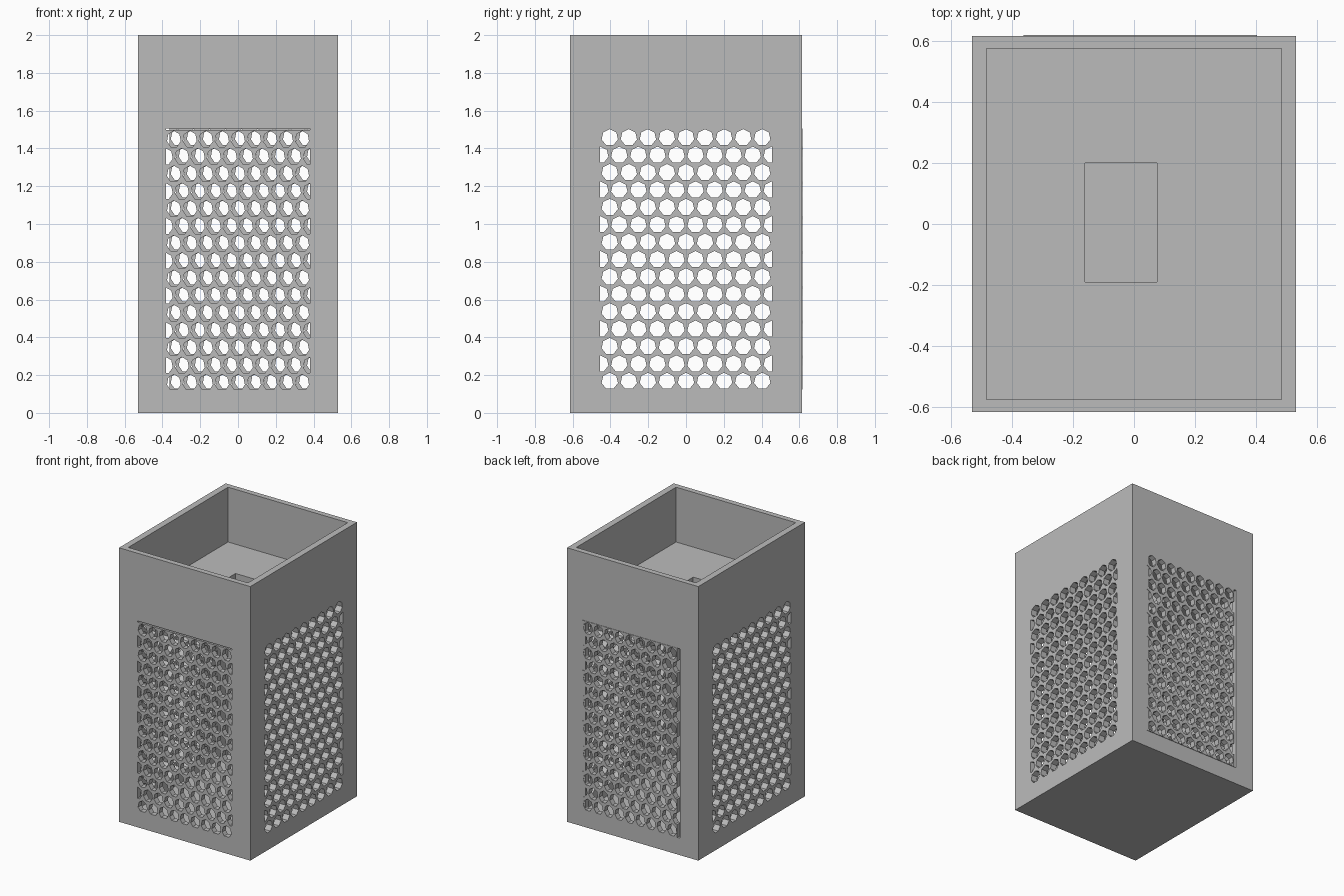
import bpy, bmesh, math
from mathutils import Matrix, Vector

if "Cube" in bpy.data.objects:
    bpy.data.objects.remove(bpy.data.objects["Cube"], do_unlink=True)

# Overall sizes
W, D, H = 0.53, 0.615, 2.0            # half width, half depth, height
TX, TY = 0.047, 0.04                  # wall thickness
FLOOR_TOP, FLOOR_BOTTOM, BASE = 1.6, 1.55, 0.05
Z0, Z1 = 0.124, 1.506                 # window heights
COLS, ROWS = 9, 15
FRONT_HALF, SIDE_HALF = 0.382, 0.454  # window half widths

grey = bpy.data.materials.new("plain_grey")
grey.use_nodes = True
colour = (0.5, 0.5, 0.5, 1)
grey.diffuse_color = colour
grey.node_tree.nodes["Principled BSDF"].inputs["Base Color"].default_value = colour


def finish(name, bm):
    bmesh.ops.recalc_face_normals(bm, faces=bm.faces)
    mesh = bpy.data.meshes.new(name)
    bm.to_mesh(mesh)
    bm.free()
    mesh.materials.append(grey)
    obj = bpy.data.objects.new(name, mesh)
    bpy.context.collection.objects.link(obj)
    return obj


def box(name, low, high):
    low, high = Vector(low), Vector(high)
    bm = bmesh.new()
    bmesh.ops.create_cube(bm, size=1, matrix=Matrix.Translation((low + high) / 2)
                          @ Matrix.Diagonal((*(high - low), 1)))
    return finish(name, bm)


def cut(obj, cutter):
    cutter.hide_render = True
    mod = obj.modifiers.new("cut", "BOOLEAN")
    mod.operation = "DIFFERENCE"
    mod.solver = "EXACT"
    mod.object = cutter
    bpy.context.view_layer.objects.active = obj
    bpy.ops.object.modifier_apply(modifier=mod.name)
    bpy.data.objects.remove(cutter, do_unlink=True)


# Housing: open tray on top, hollow chamber below, windows on all four sides
housing = box("housing", (-W, -D, 0), (W, D, H))
ix, iy = W - TX, D - TY
for low, high in (
    ((-ix, -iy, FLOOR_TOP), (ix, iy, H + 0.1)),
    ((-ix, -iy, BASE), (ix, iy, FLOOR_BOTTOM)),
    ((-0.16, -0.19, 1), (0.075, 0.2, 1.7)),
    ((-FRONT_HALF, -1, Z0), (FRONT_HALF, 1, Z1)),
    ((-1, -SIDE_HALF, Z0), (1, SIDE_HALF, Z1)),
):
    cut(housing, box("cutter", low, high))


def hole_cutter(half, shift, drop):
    """Staggered rows of seven-sided prisms running along y."""
    step = 2 * half / COLS
    radius, rise = step * 0.44, 0.0445
    bm = bmesh.new()
    for row in range(ROWS):
        odd = row % 2
        z = 0.168 + row * 0.0921 - drop
        for col in range(COLS + odd):
            x = -half + step * (col + (0 if odd else 0.5)) + shift
            ring = []
            for i in range(7):
                a = math.tau * i / 7
                ring.append(bm.verts.new((x + radius * math.sin(a), -1,
                                          z + rise * math.cos(a))))
            face = bm.faces.new(ring)
            ext = bmesh.ops.extrude_face_region(bm, geom=[face])["geom"]
            bmesh.ops.translate(bm, vec=(0, 2, 0), verts=[
                v for v in ext if isinstance(v, bmesh.types.BMVert)])
    return finish("cutter", bm)


def grille(name, half, thick, distance, angle, shift=0, drop=0):
    """Perforated plate, made at the origin and turned to its wall."""
    panel = box(name, (shift - half, -thick / 2, Z0), (shift + half, thick / 2, Z1 - drop))
    cut(panel, hole_cutter(half, shift, drop))
    panel.data.transform(Matrix.Rotation(angle, 4, "Z")
                         @ Matrix.Translation((0, thick / 2 - distance, 0)))
    return panel


# Perforated plates; the front one sits low and the back one off-centre
grille("front_grille", FRONT_HALF, TY, D, 0, drop=0.009)
grille("left_grille", SIDE_HALF, TX, W, math.pi / 2)
grille("back_grille", FRONT_HALF, TY, D + 0.003, math.pi, shift=-0.02)
grille("right_grille", SIDE_HALF, TX, W, -math.pi / 2)
